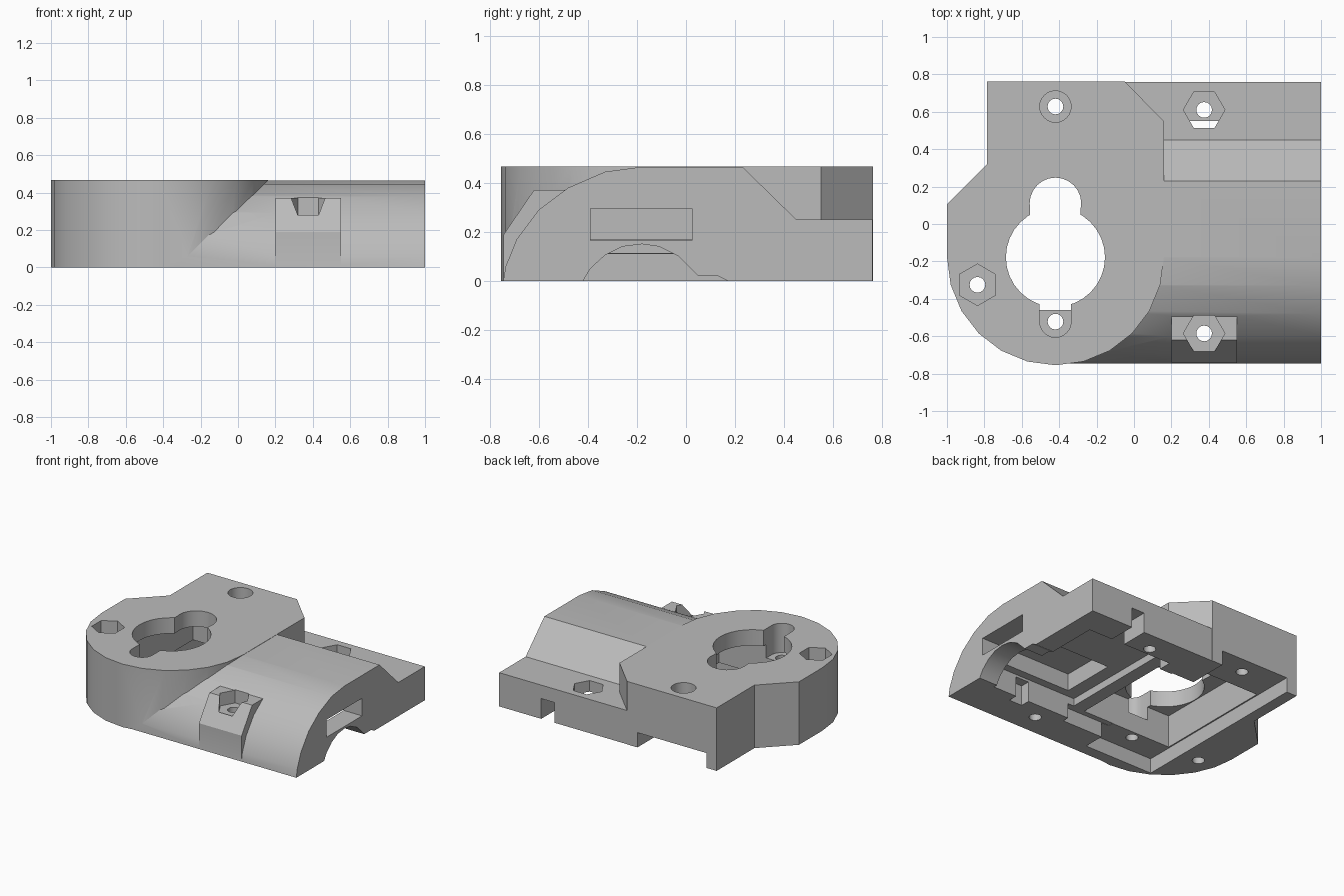
import bpy, bmesh, math
from mathutils import Vector

if "Cube" in bpy.data.objects:
    bpy.data.objects.remove(bpy.data.objects["Cube"])

grey = bpy.data.materials.new("plain_grey")
grey.diffuse_color = (0.5, 0.5, 0.5, 1)
grey.use_nodes = True
grey.node_tree.nodes["Principled BSDF"].inputs["Base Color"].default_value = grey.diffuse_color


def prism(name, pts, lo, hi, axis="z"):
    """Extrude a 2D outline: (x, y) along z, or (y, z) along x."""
    def place(p, t):
        return (p[0], p[1], t) if axis == "z" else (t, p[0], p[1])
    bm = bmesh.new()
    a = [bm.verts.new(place(p, lo)) for p in pts]
    b = [bm.verts.new(place(p, hi)) for p in pts]
    bm.faces.new(a[::-1])
    bm.faces.new(b)
    for i in range(len(pts)):
        j = (i + 1) % len(pts)
        bm.faces.new((a[i], a[j], b[j], b[i]))
    bmesh.ops.recalc_face_normals(bm, faces=bm.faces)
    me = bpy.data.meshes.new(name)
    bm.to_mesh(me)
    bm.free()
    me.materials.append(grey)
    ob = bpy.data.objects.new(name, me)
    bpy.context.collection.objects.link(ob)
    return ob


def ring(x, y, r, n, start=0):
    return [(x + r * math.cos(start + 2 * math.pi * i / n),
             y + r * math.sin(start + 2 * math.pi * i / n)) for i in range(n)]


def box(name, x0, x1, y0, y1, z0, z1):
    return prism(name, [(x0, y0), (x1, y0), (x1, y1), (x0, y1)], z0, z1)


def combine(body, tool, op):
    bpy.context.view_layer.objects.active = body
    m = body.modifiers.new(op, "BOOLEAN")
    m.operation, m.object, m.solver = op, tool, "EXACT"
    bpy.ops.object.modifier_apply(modifier=m.name)
    bpy.data.objects.remove(tool)


# Rounded saddle with a sloped step down to the back rail
saddle = [(-0.745, 0), (-0.735, 0.06), (-0.69, 0.17), (-0.6, 0.29), (-0.48, 0.38),
          (-0.33, 0.445), (-0.18, 0.465), (0.23, 0.465), (0.45, 0.25), (0.76, 0.25), (0.76, 0)]
body = prism("bracket_body", saddle, -0.4, 1, "x")

# Motor housing: half round at the front, square at the back
arc = [(-0.42 + 0.58 * math.cos(math.radians(a)), -0.175 + 0.58 * math.sin(math.radians(a)))
       for a in range(180, 361, 15)]
housing = arc + [(0.16, 0.55), (-0.05, 0.762), (-0.785, 0.762), (-0.785, 0.32), (-1, 0.105)]
combine(body, prism("housing", housing, 0, 0.467), "UNION")

# Nut boss on the curved side
boss = [(-0.743, 0), (-0.743, 0.19), (-0.62, 0.37), (-0.4, 0.37), (-0.4, 0)]
combine(body, prism("nut_boss", boss, 0.2, 0.55, "x"), "UNION")

# Underside: motor flange recess, deep motor pocket, rib clearance, saddle cavity
cuts = [
    box("flange_recess", -0.7, -0.135, -0.66, 0.9, -0.1, 0.11),
    box("motor_pocket", -0.69, 0.05, -0.46, 0.46, -0.1, 0.35),
    box("rib_clearance", -0.2, 0.2, -0.5, 0.45, -0.1, 0.112),
    box("saddle_cavity", 0.15, 0.85, -0.45, 0.55, -0.1, 0.168),
    box("strap_slot", 0.25, 1.1, -0.39, 0.025, 0.165, 0.295),
    box("back_notch", 0.548, 0.655, 0.5, 0.9, -0.1, 0.15),
    box("front_notch", 0.548, 0.655, -0.52, -0.4, -0.1, 0.15),
]

# Round channel through the end wall
channel = [(-0.42, -0.1), (-0.42, 0), (-0.39, 0.05), (-0.33, 0.105), (-0.26, 0.14), (-0.18, 0.15),
           (-0.11, 0.14), (-0.03, 0.1), (0.05, 0.02), (0.13, 0.02), (0.17, 0), (0.17, -0.1)]
cuts.append(prism("channel", channel, 0.8, 1.1, "x"))

# Keyhole opening for the motor shaft
cuts.append(prism("shaft_opening", ring(-0.42, -0.178, 0.265, 32), 0.2, 0.6))
cuts.append(prism("boss_opening", ring(-0.42, 0.11, 0.138, 24), 0.2, 0.6))
cuts.append(box("opening_neck", -0.555, -0.285, 0.03, 0.11, 0.2, 0.6))

# Motor screws with counterbores, the front one opening into the keyhole
for y in (0.628, -0.522):
    cuts.append(prism("counterbore", ring(-0.42, y, 0.084, 24), 0.25, 0.6))
    cuts.append(prism("screw_hole", ring(-0.42, y, 0.042, 16), -0.1, 0.6))
cuts.append(box("counterbore_slot", -0.504, -0.336, -0.522, -0.4, 0.25, 0.6))

# Hexagonal nut pockets with bolt holes
for x, y, floor, turn in ((0.375, 0.61, 0.15, 0), (0.375, -0.585, 0.275, 0),
                          (-0.837, -0.325, 0.34, math.pi / 6)):
    cuts.append(prism("nut_pocket", ring(x, y, 0.111, 6, turn), floor, 0.6))
    cuts.append(prism("bolt_hole", ring(x, y, 0.042, 16), -0.1, 0.6))

for c in cuts:
    combine(body, c, "DIFFERENCE")

# Centre on the ground and smooth the curved walls
bpy.ops.object.select_all(action="DESELECT")
body.select_set(True)
bpy.context.view_layer.objects.active = body
bpy.ops.object.shade_smooth_by_angle(angle=math.radians(25))
